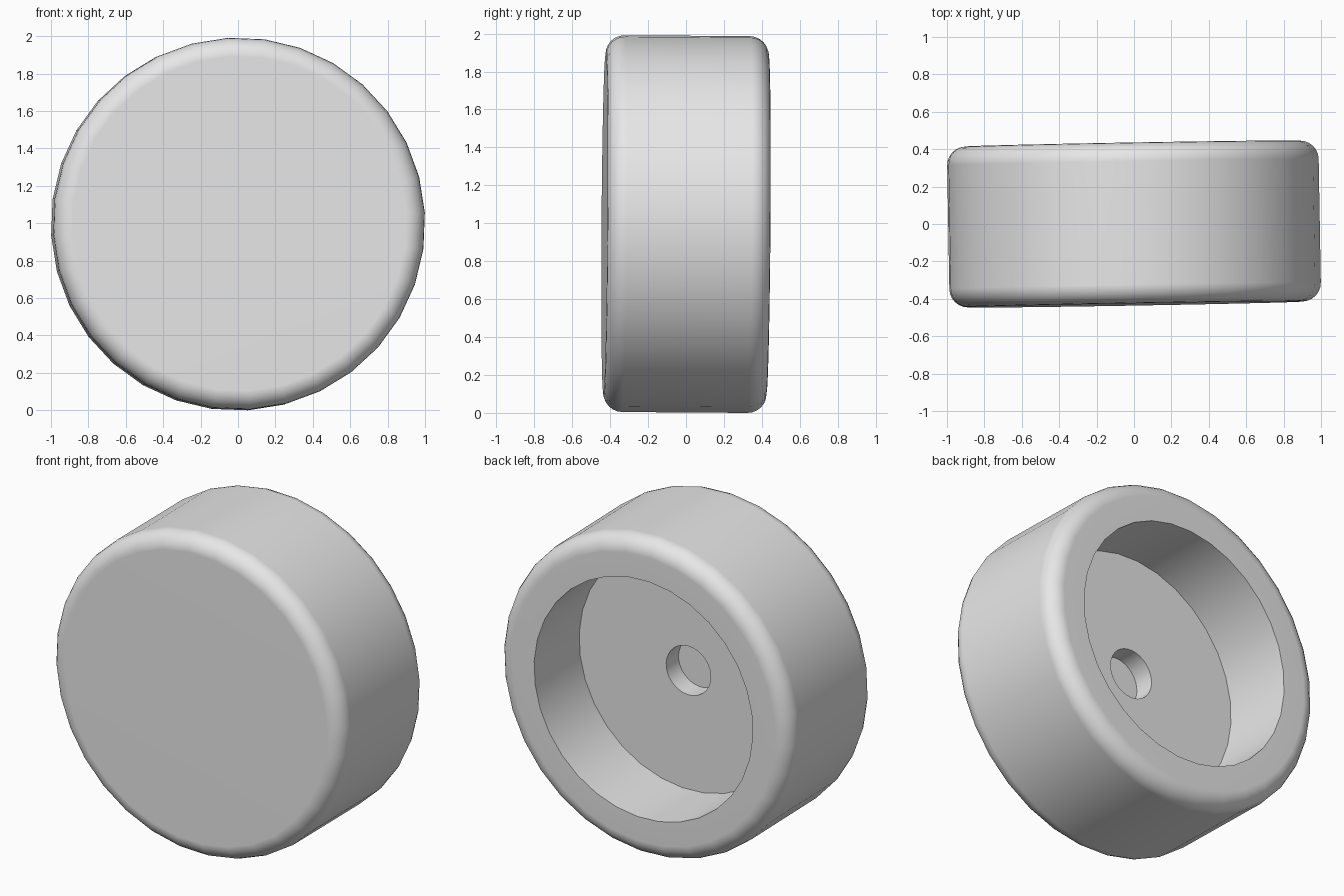
import bpy, bmesh
from math import sin, cos, pi, radians
from mathutils import Matrix, Vector

cube = bpy.data.objects.get("Cube")
if cube:
    bpy.data.objects.remove(cube, do_unlink=True)

SIDES = 32
RADIUS, HALF_WIDTH, FILLET = 0.995, 0.43, 0.1
BORE_RADIUS, BORE_FLOOR = 0.745, -0.025
HOLE_RADIUS, HOLE_FLOOR = 0.152, -0.15

# Single plain grey
grey = bpy.data.materials.new("light grey")
grey.use_nodes = True
colour = (0.8, 0.8, 0.8, 1)
grey.diffuse_color = colour
grey.node_tree.nodes["Principled BSDF"].inputs["Base Color"].default_value = colour


def fillet(side, steps=6):
    """Rounded rim as (radius, y), from the flat face out to the tread."""
    return [(RADIUS - FILLET + FILLET * sin(pi / 2 * i / steps),
             side * (HALF_WIDTH - FILLET + FILLET * cos(pi / 2 * i / steps)))
            for i in range(steps + 1)]


# Cross-section: closed front, rounded tread, stepped bore in the back
profile = [(0, -HALF_WIDTH)] + fillet(-1) + fillet(1)[::-1]
profile += [(BORE_RADIUS, HALF_WIDTH), (BORE_RADIUS, BORE_FLOOR),
            (HOLE_RADIUS, BORE_FLOOR), (HOLE_RADIUS, HOLE_FLOOR), (0, HOLE_FLOOR)]

# Revolve the cross-section around the axle
bm = bmesh.new()
verts = [bm.verts.new((0, y, r)) for r, y in profile]
edges = [bm.edges.new(pair) for pair in zip(verts, verts[1:])]
bmesh.ops.spin(bm, geom=verts + edges, cent=(0, 0, 0), axis=(0, 1, 0),
               angle=2 * pi, steps=SIDES)
bmesh.ops.remove_doubles(bm, verts=bm.verts, dist=0.0005)
bmesh.ops.recalc_face_normals(bm, faces=bm.faces)

# Slight roll and lean, then rest on the ground
turn = (Matrix.Rotation(radians(1), 4, "Z") @ Matrix.Rotation(radians(-0.4), 4, "X")
        @ Matrix.Rotation(radians(-3.4), 4, "Y"))
bmesh.ops.transform(bm, matrix=turn, verts=bm.verts)
lowest = min(v.co.z for v in bm.verts)
bmesh.ops.translate(bm, vec=Vector((0, 0, -lowest)), verts=bm.verts)

mesh = bpy.data.meshes.new("wheel")
bm.to_mesh(mesh)
bm.free()
mesh.materials.append(grey)
wheel = bpy.data.objects.new("wheel", mesh)
bpy.context.collection.objects.link(wheel)

# Smooth tread and rims, crisp bore edges, clean flat faces
bpy.ops.object.select_all(action="DESELECT")
wheel.select_set(True)
bpy.context.view_layer.objects.active = wheel
bpy.ops.object.shade_smooth_by_angle(angle=radians(35))
weighted = wheel.modifiers.new("weighted normals", "WEIGHTED_NORMAL")
weighted.keep_sharp = True
